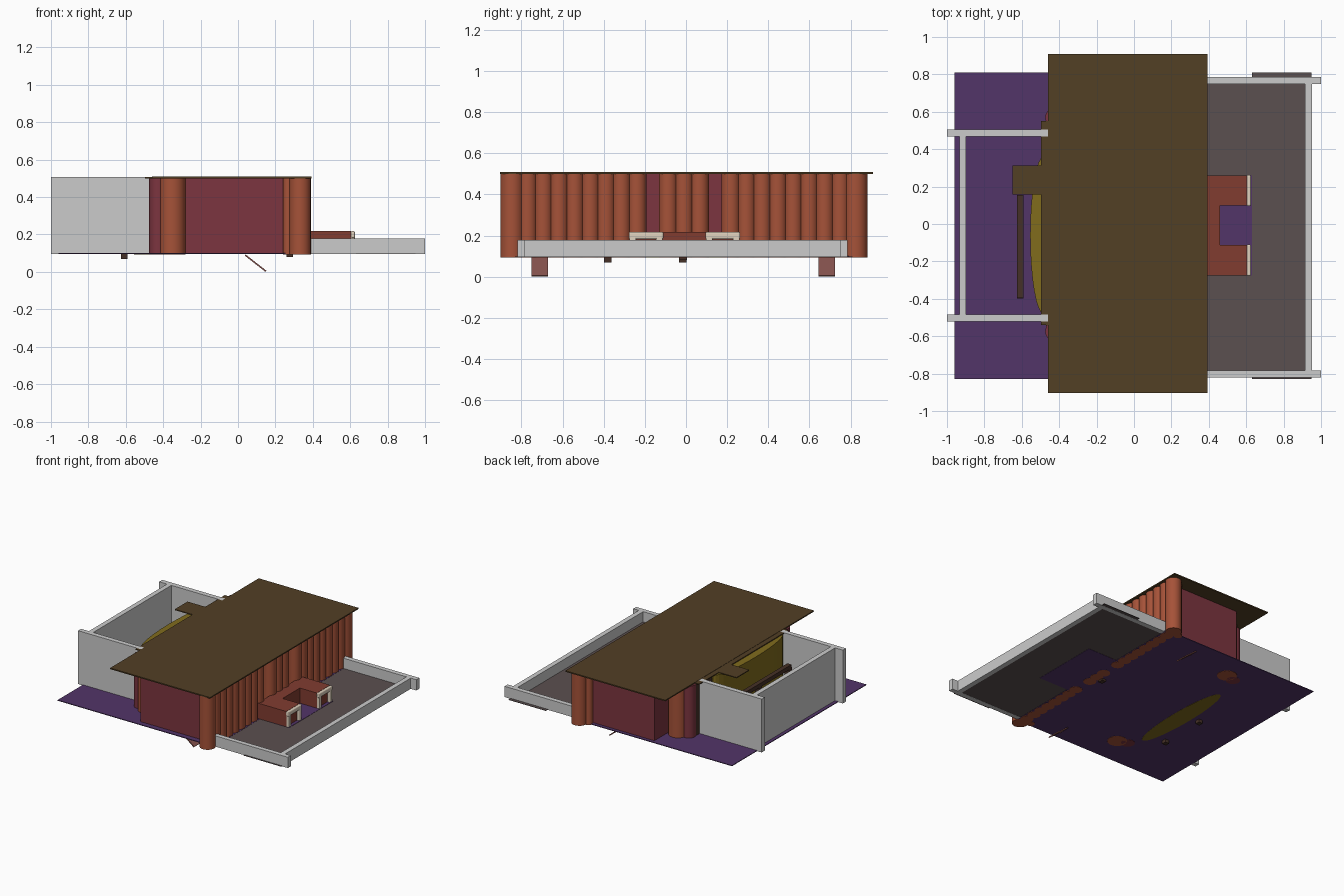
import bpy, math
from mathutils import Vector

if "Cube" in bpy.data.objects:
    bpy.data.objects.remove(bpy.data.objects["Cube"])

def mat(name, r, g, b):
    m = bpy.data.materials.new(name)
    m.diffuse_color = (r, g, b, 1)
    m.use_nodes = True
    m.node_tree.nodes["Principled BSDF"].inputs["Base Color"].default_value = m.diffuse_color
    return m

BROWN = mat("roof_brown", .085, .05, .018)
DARK = mat("dark_wood", .06, .03, .02)
ORANGE = mat("log_orange", .38, .085, .04)
MAROON = mat("wall_maroon", .2, .035, .05)
RED = mat("block_red", .22, .045, .03)
PURPLE = mat("floor_purple", .085, .035, .14)
TAUPE = mat("yard_taupe", .105, .08, .08)
OLIVE = mat("olive", .22, .15, .012)
PINK = mat("prop_pink", .25, .09, .08)
CREAM = mat("cream", .75, .65, .52)
G = .095

def box(name, x0, x1, y0, y1, z0, z1, m=None, bevel=0):
    bpy.ops.mesh.primitive_cube_add(size=1, location=((x0+x1)/2, (y0+y1)/2, (z0+z1)/2))
    o = bpy.context.object
    o.name = name
    o.scale = (x1-x0, y1-y0, z1-z0)
    bpy.ops.object.transform_apply(location=False, rotation=False, scale=True)
    if m:
        o.data.materials.append(m)
    if bevel:
        b = o.modifiers.new("soft", 'BEVEL')
        b.width, b.segments = bevel, 3
    return o

def log(name, x, y, r, m=ORANGE, z1=.5):
    bpy.ops.mesh.primitive_cylinder_add(vertices=24, radius=r, depth=z1-.093, location=(x, y, (z1+.093)/2))
    o = bpy.context.object
    o.name = name
    o.data.materials.append(m)
    bpy.ops.object.shade_smooth_by_angle()

def prism(name, pts, z0, z1, m):
    n = len(pts)
    v = [(x, y, z) for z in (z0, z1) for x, y in pts]
    f = [tuple(range(n))[::-1], tuple(range(n, 2*n))]
    f += [(i, (i+1) % n, (i+1) % n + n, i+n) for i in range(n)]
    me = bpy.data.meshes.new(name)
    me.from_pydata(v, [], f)
    me.materials.append(m)
    o = bpy.data.objects.new(name, me)
    bpy.context.collection.objects.link(o)

# floors
box("yard_floor", .63, .95, -.83, .81, .096, .099, TAUPE)
box("yard_floor_inner", .33, .63, -.785, .75, .096, .099, TAUPE)
box("house_floor", -.96, .38, -.83, .81, .0945, .1, PURPLE)
box("entry_floor", .38, .63, -.275, .26, .0945, .101, PURPLE)

# fences: low front yard, tall rear yard
box("low_fence_side_a", .33, 1, .748, .785, G, .178)
box("low_fence_side_b", .33, 1, -.82, -.784, G, .178)
box("low_fence_end", .915, .952, -.784, .748, G, .178)
box("tall_fence_side_a", -1, -.46, .467, .505, G, .507)
box("tall_fence_side_b", -1, -.46, -.522, -.485, G, .507)
box("tall_fence_end", -.934, -.897, -.485, .467, G, .507)

# flat roof with rear eave and canopy
box("roof", -.46, .393, -.903, .91, .5, .509, BROWN)
box("rear_eave", -.498, -.46, -.54, .55, .5, .507, BROWN)
box("rear_canopy", -.65, -.49, .157, .312, .5, .507, BROWN)

# log facade with two recessed bays
n = 23
for i in range(n):
    y = -.845 + i*1.67/(n-1)
    if .08 < abs(y+.01) < .19:
        continue
    corner = i in (0, n-1)
    log("facade_log", .332, y, .057 if corner else .046)
box("facade_backing", .25, .29, -.79, .78, G, .5, MAROON)

# walls and rear corner logs on both sides
for s, off in ((1, 0), (-1, -.005)):
    def span(a, b):
        return sorted((s*a+off, s*b+off))
    box("side_wall", -.28, .27, *span(.75, .785), G, .5, MAROON)
    box("return_wall", -.28, -.25, *span(.54, .785), G, .5, MAROON)
    box("rear_side_wall", -.47, -.26, *span(.54, .57), G, .5, MAROON)
    log("side_corner_log", .27, s*.8+off, .03)
    log("rear_log_large", -.35, s*.595+off, .07)
    log("rear_log_small", -.425, s*.57+off, .05, MAROON)
box("rear_wall", -.47, -.44, -.55, .55, G, .5, DARK)

# lens-shaped rear bay
prism("rear_bay", [(-.483+.072*math.sin(t*math.tau/32), -.06+.42*math.cos(t*math.tau/32))
                   for t in range(32)], .0935, .498, OLIVE)

# rear rail on posts
box("rear_rail", -.625, -.59, -.395, .155, .3, .33, DARK)
for y in (-.38, -.015):
    box("rail_post", -.625, -.59, y-.018, y+.018, .07, .31, DARK)

# entry blocks with cream end frames
box("entry_block_back", .36, .46, -.275, .26, G, .218, RED)
for y0, y1 in ((-.275, -.113), (.098, .26)):
    box("entry_block", .46, .605, y0, y1, G, .218, RED)
    box("frame_rail", .602, .625, y0-.003, y1+.003, .182, .218, CREAM, .008)
    for y in (y0+.016, y1-.016):
        box("frame_leg", .602, .625, y-.016, y+.016, G, .2, CREAM, .006)

# slanted props and small stub below the floor
for y in (-.711, .685):
    o = box("slanted_prop", -.07, .07, y-.04, y+.04, -.004, .004, PINK)
    o.rotation_euler.y = math.radians(38)
    o.location = (.094, y, .0465)
box("floor_stub", .26, .295, -.035, .005, .08, .1, DARK)
